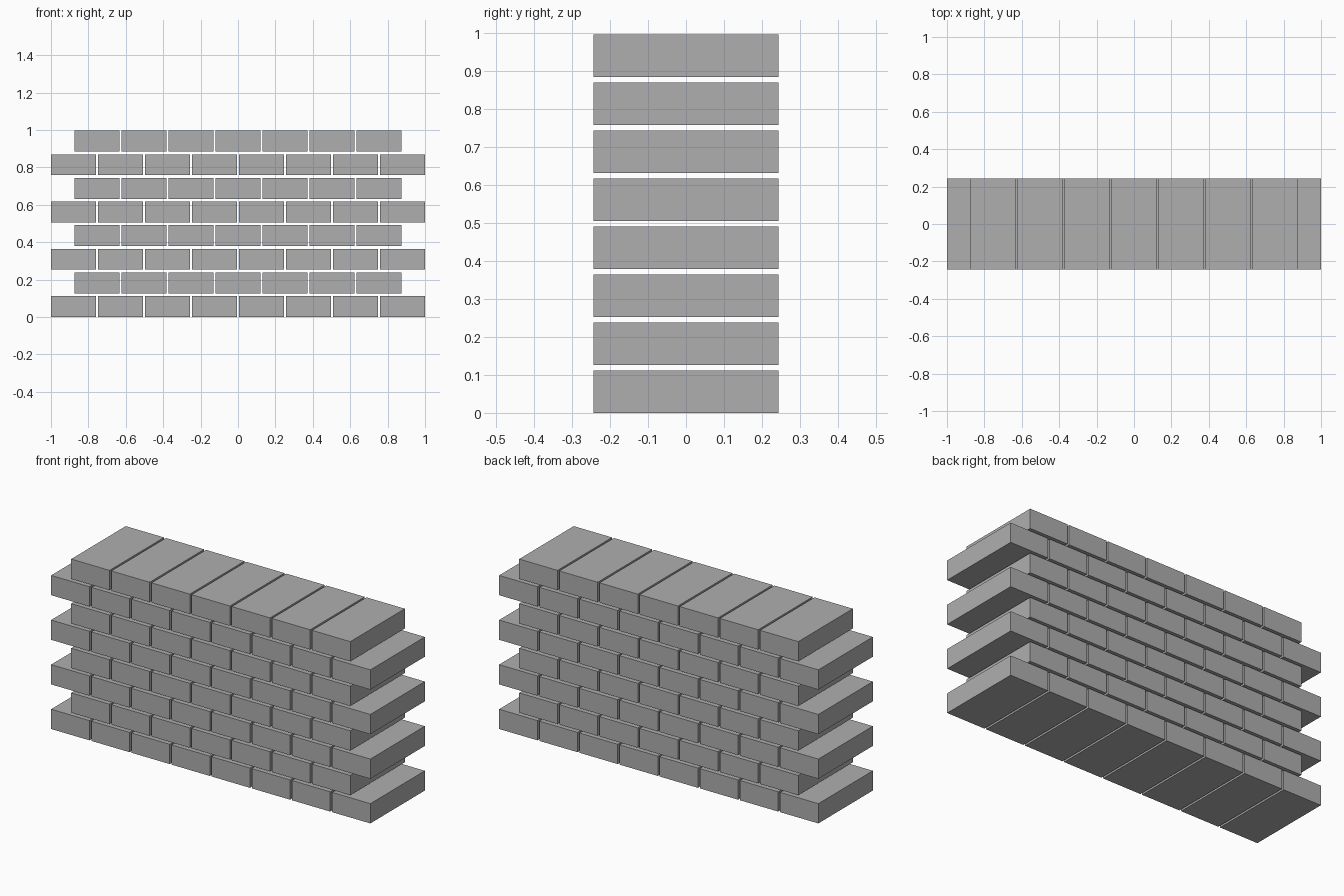
import bpy
import bmesh

default = bpy.data.objects.get("Cube")
if default:
    bpy.data.objects.remove(default, do_unlink=True)

# Brick size, and spacing including the open joints
LENGTH, DEPTH, HEIGHT = 0.24, 0.488, 0.112
STEP_X = (2 - LENGTH) / 7
STEP_Z = 0.1263
COURSES = 8

grey = bpy.data.materials.new("brick grey")
grey.use_nodes = True
colour = (0.43, 0.43, 0.43, 1)
grey.diffuse_color = colour
grey.node_tree.nodes["Principled BSDF"].inputs["Base Color"].default_value = colour

# One brick mesh shared by every course
brick = bpy.data.meshes.new("brick")
bm = bmesh.new()
bmesh.ops.create_cube(bm, size=1)
bmesh.ops.scale(bm, vec=(LENGTH, DEPTH, HEIGHT), verts=bm.verts)
bm.to_mesh(brick)
bm.free()
brick.materials.append(grey)


def add_course(row):
    """Lay one course of bricks, centred on the wall."""
    count = 8 - row % 2
    course = bpy.data.objects.new(f"brick_course_{row + 1}", brick)
    course.location = (-STEP_X * (count - 1) / 2, 0, HEIGHT / 2 + row * STEP_Z)
    bpy.context.collection.objects.link(course)
    array = course.modifiers.new("bricks", 'ARRAY')
    array.count = count
    array.use_relative_offset = False
    array.use_constant_offset = True
    array.constant_offset_displace = (STEP_X, 0, 0)


# Running bond: full and half-offset courses alternate
for row in range(COURSES):
    add_course(row)
